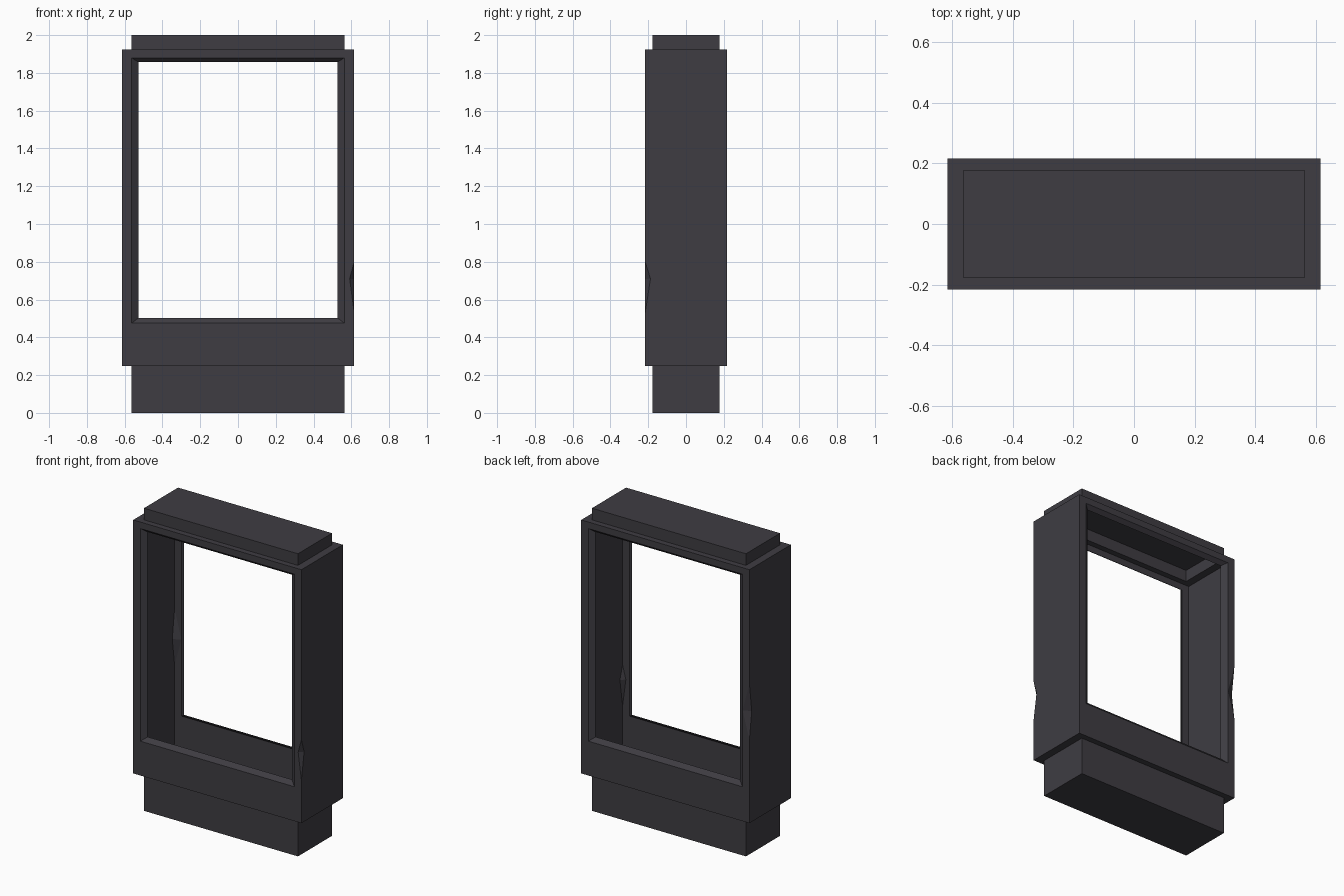
import bpy
import bmesh

if "Cube" in bpy.data.objects:
    bpy.data.objects.remove(bpy.data.objects["Cube"])

# One flat colour
mat = bpy.data.materials.new("charcoal")
mat.diffuse_color = (0.049, 0.046, 0.055, 1)
mat.use_nodes = True
mat.node_tree.nodes["Principled BSDF"].inputs["Base Color"].default_value = mat.diffuse_color

HX, HY, Z0, Z1 = 0.615, 0.216, 0.248, 1.923    # housing
NX, NY = 0.563, 0.178                          # plinth and cap


def finish(bm, name):
    bmesh.ops.remove_doubles(bm, verts=bm.verts, dist=1e-4)
    bmesh.ops.recalc_face_normals(bm, faces=bm.faces)
    me = bpy.data.meshes.new(name)
    bm.to_mesh(me)
    bm.free()
    me.materials.append(mat)
    ob = bpy.data.objects.new(name, me)
    bpy.context.collection.objects.link(ob)
    return ob


def face(bm, pts):
    bm.faces.new([bm.verts.new(p) for p in pts])


def rect(hx, hy, z):
    return [(-hx, -hy, z), (hx, -hy, z), (hx, hy, z), (-hx, hy, z)]


def bridge(bm, a, b, sides=range(4)):
    for i in sides:
        j = (i + 1) % 4
        face(bm, [a[i], a[j], b[j], b[i]])


# Plinth and cap: thin open trays that join the hollow housing
def tray(name, closed_z, open_z):
    bm = bmesh.new()
    face(bm, rect(NX, NY, closed_z))
    bridge(bm, rect(NX, NY, closed_z), rect(NX, NY, open_z))
    finish(bm, name)


tray("plinth", 0.0, Z0)
tray("top_cap", 2.0, Z1)

# Housing: hollow shell, a framed face and a side wall, repeated turned by 180 degrees
bm = bmesh.new()
for z in (Z0, Z1):
    bridge(bm, rect(HX, HY, z), rect(NX, NY, z))


def window(hx, y, z0, z1, s):
    return [(-hx * s, y * s, z0), (hx * s, y * s, z0),
            (hx * s, y * s, z1), (-hx * s, y * s, z1)]


# s, dent bottom, middle, top, dent width on the face, dent width on the side
for s, db, dm, dt, fw, sw in ((1, 0.53, 0.71, 0.80, 0.024, 0.028),
                              (-1, 0.80, 0.98, 1.17, 0.050, 0.024)):
    outer = window(HX, -HY, Z0, Z1, s)
    mid = window(0.563, -HY, 0.475, 1.88, s)
    inner = window(0.527, -HY + 0.026, 0.503, 1.857, s)
    bridge(bm, outer, mid, (0, 2, 3))
    bridge(bm, mid, inner)
    # dented corner
    low, high = (HX * s, -HY * s, db), (HX * s, -HY * s, dt)
    on_face = ((HX - fw) * s, -HY * s, dm)
    on_side = (HX * s, (-HY + sw) * s, dm)
    face(bm, [outer[1], low, on_face, high, outer[2], mid[2], mid[1]])
    face(bm, [outer[1], low, on_side, high, outer[2],
              (HX * s, HY * s, Z1), (HX * s, HY * s, Z0)])
    face(bm, [low, on_side, on_face])
    face(bm, [high, on_face, on_side])
finish(bm, "frame_housing")
